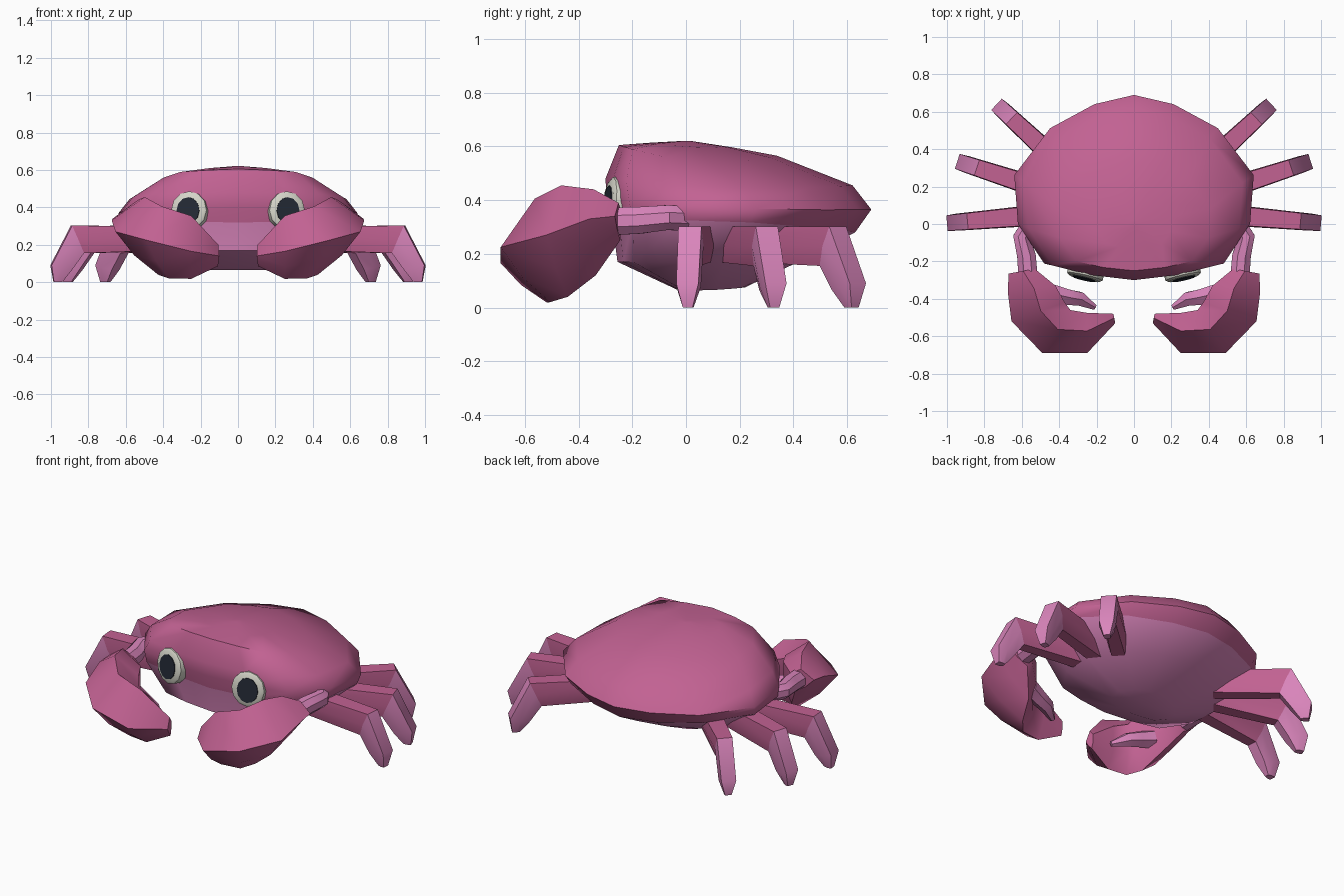
import bpy, bmesh, math
from mathutils import Vector, Matrix

if "Cube" in bpy.data.objects:
    bpy.data.objects.remove(bpy.data.objects["Cube"])


def material(name, rgb):
    m = bpy.data.materials.new(name)
    m.diffuse_color = (*rgb, 1)
    m.use_nodes = True
    m.node_tree.nodes["Principled BSDF"].inputs["Base Color"].default_value = m.diffuse_color
    return m


SHELL = material("rose shell", (0.54, 0.122, 0.29))
PINK = material("light pink", (0.70, 0.235, 0.50))
WHITE = material("eye white", (0.66, 0.66, 0.58))
DARK = material("pupil dark", (0.017, 0.022, 0.035))


def loft(name, rings, mats, rule=lambda i: 0, angle=40, side=1):
    """Skin closed rings of equal length, cap both ends; rule gives the colour of each band."""
    bm = bmesh.new()
    rows = [[bm.verts.new((p[0] * side, p[1], p[2])) for p in r] for r in rings]
    n = len(rows[0])
    for i in range(len(rows) - 1):
        for j in range(n):
            k = (j + 1) % n
            f = bm.faces.new((rows[i][j], rows[i][k], rows[i + 1][k], rows[i + 1][j]))
            f.material_index = rule(i)
    for row, i in ((rows[0], 0), (rows[-1], len(rows) - 2)):
        c = bm.verts.new(sum((v.co for v in row), Vector()) / n)
        for j in range(n):
            f = bm.faces.new((row[j], row[(j + 1) % n], c))
            f.material_index = rule(i)
    bmesh.ops.recalc_face_normals(bm, faces=bm.faces)
    me = bpy.data.meshes.new(name)
    bm.to_mesh(me)
    bm.free()
    for m in mats:
        me.materials.append(m)
    me.shade_smooth()
    me.set_sharp_from_angle(angle=math.radians(angle))
    ob = bpy.data.objects.new(name, me)
    bpy.context.collection.objects.link(ob)
    return ob


# Body: one rounded outline, rescaled for each level from belly to crown
half = [(0, -1), (0.4, -0.94), (0.75, -0.83), (0.97, -0.4), (1, 0.13),
        (0.7, 0.64), (0.33, 0.9), (0, 1)]
outline = half + [(-u, v) for u, v in half[-2:0:-1]]


def level(w, yf, yb, zf, zm, zb):
    """Half width, front and back y, then height at front, middle and back."""
    a, b = (zf + zb) / 2 - zm, (zb - zf) / 2
    return [(u * w, (yf + yb) / 2 + v * (yb - yf) / 2, zm + b * v + a * v * v)
            for u, v in outline]


levels = [
    level(0.20, -0.03, 0.22, 0.065, 0.065, 0.075),
    level(0.46, -0.255, 0.45, 0.17, 0.17, 0.185),
    level(0.63, -0.275, 0.63, 0.32, 0.32, 0.28),
    level(0.64, -0.295, 0.69, 0.40, 0.37, 0.365),
    level(0.58, -0.30, 0.62, 0.48, 0.445, 0.455),
    level(0.41, -0.25, 0.34, 0.605, 0.545, 0.565),
    level(0.20, -0.13, 0.17, 0.614, 0.598, 0.597),
    level(0.03, -0.02, 0.02, 0.62, 0.62, 0.62),
]
loft("body", levels, [SHELL, PINK], lambda i: 1 if i < 2 else 0, 50)


# Legs: thigh, bent knee and tapering light foot, laid out along a heading
def leg(name, tip, heading, side):
    d = Vector((math.cos(heading), math.sin(heading), 0))
    s = Vector((-d.y, d.x, 0))
    foot = Vector((tip[0], tip[1], 0))
    # reach and height of the outer edge, of the inner edge, half width
    stations = [(-0.60, 0.30, -0.60, 0.17, 0.06),
                (-0.11, 0.302, -0.175, 0.155, 0.048),
                (0.0, 0.09, -0.11, 0.065, 0.046),
                (-0.015, 0.0, -0.06, 0.0, 0.02)]
    rings = []
    for ro, zo, ri, zi, w in stations:
        o = foot + d * ro + Vector((0, 0, zo))
        i = foot + d * ri + Vector((0, 0, zi))
        m = (o + i) / 2
        rings.append([o + s * w * 0.9, m + s * w, i + s * w * 0.65,
                      i - s * w * 0.65, m - s * w, o - s * w * 0.9])
    loft(name, rings, [SHELL, PINK], lambda k: 0 if k == 0 else 1, 40, side)


# Claws: sections from wrist to tip
# inner x, y, outer x, y, ridge z, top z, bottom z
claw = [(0.53, -0.24, 0.67, -0.265, 0.34, 0.39, 0.25),
        (0.42, -0.33, 0.675, -0.36, 0.33, 0.44, 0.12),
        (0.37, -0.42, 0.655, -0.52, 0.27, 0.455, 0.04),
        (0.34, -0.46, 0.49, -0.69, 0.225, 0.405, 0.02),
        (0.25, -0.475, 0.25, -0.69, 0.165, 0.355, 0.018),
        (0.11, -0.48, 0.10, -0.53, 0.14, 0.20, 0.085)]


def claw_section(xi, yi, xo, yo, ridge, top, bot):
    def at(t, z):
        return (xi + (xo - xi) * t, yi + (yo - yi) * t, z)
    h = top - bot
    return [at(1, ridge), at(0.45, top), at(0, bot + h * 0.75),
            at(0, bot + h * 0.3), at(0.2, bot), at(0.65, bot + (ridge - bot) * 0.45)]


# Round limb through points with a radius each
def limb(name, path, side, sides=8):
    rings = []
    for k, (x, y, z, r) in enumerate(path):
        a, b = path[max(k - 1, 0)], path[min(k + 1, len(path) - 1)]
        q = (Vector(b[:3]) - Vector(a[:3])).to_track_quat('Z', 'Y')
        rings.append([Vector((x, y, z)) + q @ Vector((r * math.cos(t), r * math.sin(t), 0))
                      for t in (math.tau * (j + 0.5) / sides for j in range(sides))])
    loft(name, rings, [PINK], side=side)


# Eyes: shallow oval discs turned to follow the shell
def oval(name, mat, steps, centre, side):
    turn = (Matrix.Translation(centre) @ Matrix.Rotation(math.radians(13), 4, 'Z')
            @ Matrix.Rotation(math.radians(-6), 4, 'X'))
    rings = [[turn @ Vector((rx * math.cos(t), -depth, rz * math.sin(t)))
              for t in (math.tau * j / 12 for j in range(12))] for rx, rz, depth in steps]
    loft(name, rings, [mat], side=side)


for side, tag in ((1, "right"), (-1, "left")):
    leg(f"front_leg_{tag}", (1.0, 0.005), math.radians(-5), side)
    leg(f"middle_leg_{tag}", (0.945, 0.335), math.radians(18), side)
    leg(f"back_leg_{tag}", (0.735, 0.64), math.radians(43), side)
    loft(f"claw_{tag}", [claw_section(*c) for c in claw], [SHELL], angle=45, side=side)
    limb(f"arm_{tag}", [(0.54, 0.02, 0.33, 0.05), (0.60, -0.07, 0.335, 0.05),
                        (0.575, -0.17, 0.325, 0.054), (0.565, -0.30, 0.32, 0.056)], side)
    limb(f"pincer_{tag}", [(0.44, -0.37, 0.21, 0.055), (0.36, -0.39, 0.19, 0.048),
                           (0.29, -0.40, 0.165, 0.042), (0.21, -0.445, 0.13, 0.016)], side, 6)
    oval(f"eye_{tag}", WHITE, [(0.10, 0.105, -0.03), (0.097, 0.102, 0.014),
                               (0.082, 0.087, 0.024)], (0.26, -0.268, 0.383), side)
    oval(f"pupil_{tag}", DARK, [(0.064, 0.074, 0.015), (0.062, 0.072, 0.028)],
         (0.262, -0.268, 0.38), side)
